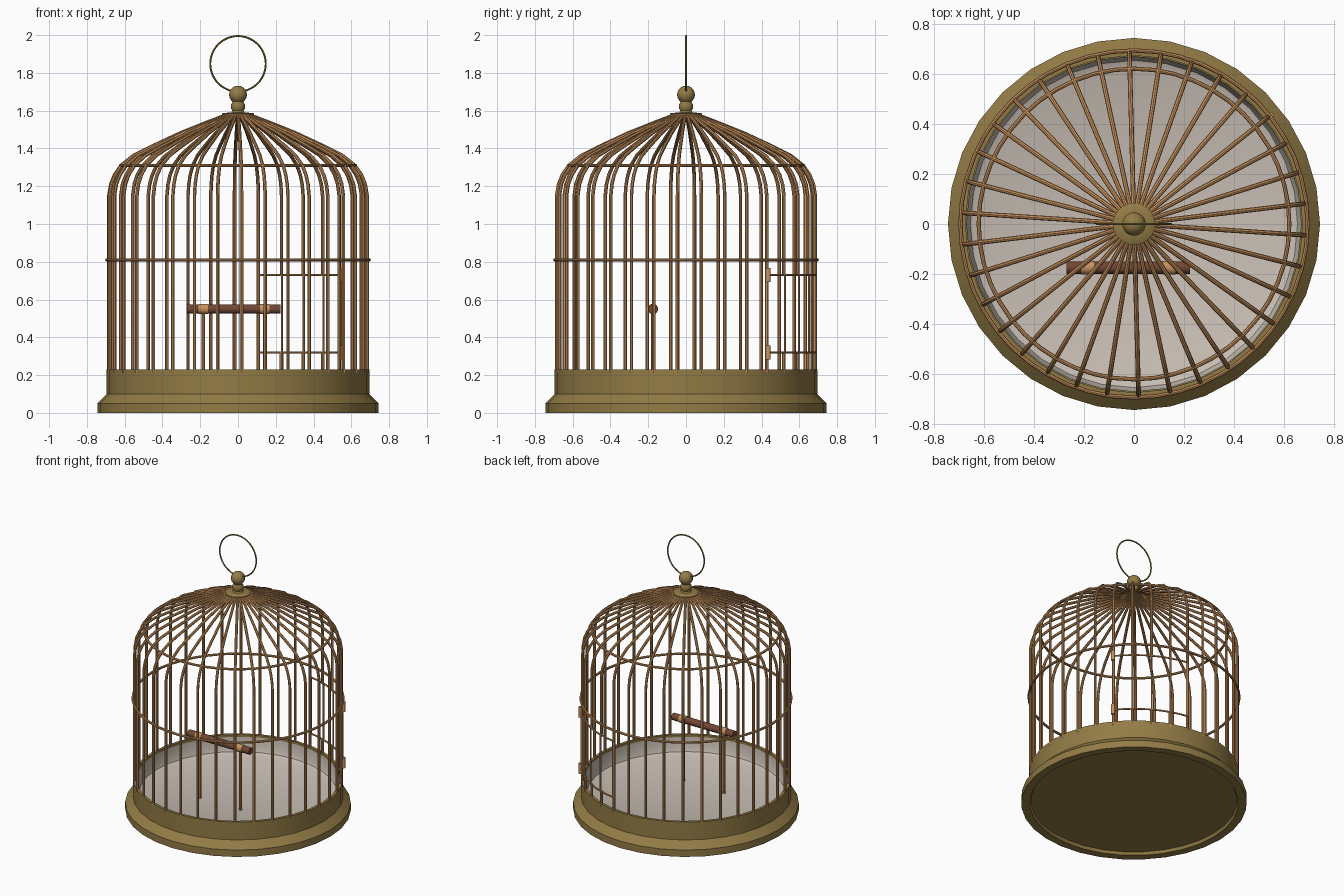
import bpy, bmesh, math
from mathutils import Vector

if "Cube" in bpy.data.objects:
    bpy.data.objects.remove(bpy.data.objects["Cube"])


def material(name, rgb):
    m = bpy.data.materials.new(name)
    m.diffuse_color = (*rgb, 1)
    m.use_nodes = True
    m.node_tree.nodes["Principled BSDF"].inputs["Base Color"].default_value = m.diffuse_color
    return m


BRASS = material("brass", (0.29, 0.20, 0.06))
COPPER = material("copper", (0.58, 0.29, 0.11))
WOOD = material("wood", (0.17, 0.06, 0.035))
LINING = material("lining", (0.58, 0.52, 0.46))


def finish(bm, name, mat):
    bmesh.ops.recalc_face_normals(bm, faces=bm.faces)
    me = bpy.data.meshes.new(name)
    bm.to_mesh(me)
    bm.free()
    me.materials.append(mat)
    ob = bpy.data.objects.new(name, me)
    bpy.context.collection.objects.link(ob)
    bpy.ops.object.select_all(action='DESELECT')
    ob.select_set(True)
    bpy.context.view_layer.objects.active = ob
    bpy.ops.object.shade_smooth_by_angle(angle=math.radians(40))
    return ob


def tube(bm, path, radius, normal, sides=8, closed=False):
    """Sweep a round section along a path lying in a plane with this normal."""
    path = [Vector(p) for p in path]
    normal = Vector(normal).normalized()
    n = len(path)
    rings = []
    for i, p in enumerate(path):
        a = path[(i - 1) % n] if closed or i > 0 else p
        b = path[(i + 1) % n] if closed or i < n - 1 else p
        side = (b - a).normalized().cross(normal)
        rings.append([bm.verts.new(p + radius * (math.cos(t) * normal + math.sin(t) * side))
                      for t in (2 * math.pi * k / sides for k in range(sides))])
    for i in range(n if closed else n - 1):
        r, s = rings[i], rings[(i + 1) % n]
        for k in range(sides):
            j = (k + 1) % sides
            bm.faces.new((r[k], r[j], s[j], s[k]))
    if not closed:
        bm.faces.new(rings[0])
        bm.faces.new(rings[-1])


def lathe(name, profile, mat, steps=32):
    """Spin an (r, z) profile around the z axis."""
    bm = bmesh.new()
    vs = [bm.verts.new((r, 0, z)) for r, z in profile]
    es = [bm.edges.new(e) for e in zip(vs, vs[1:])]
    bmesh.ops.spin(bm, geom=vs + es, cent=(0, 0, 0), axis=(0, 0, 1),
                   angle=2 * math.pi, steps=steps)
    bmesh.ops.remove_doubles(bm, verts=bm.verts, dist=1e-4)
    return finish(bm, name, mat)


def arc(r, z, a0, a1, n):
    return [(r * math.cos(a), r * math.sin(a), z)
            for a in (a0 + (a1 - a0) * i / n for i in range(n + 1))]


def rod(bm, a, b, radius, sides=8):
    d = Vector(b) - Vector(a)
    tube(bm, [a, b], radius, d.orthogonal(), sides)


# Base tray with stepped foot and shallow underside recess
lathe("base_tray", [(0, 0.02), (0.68, 0.02), (0.69, 0.0), (0.745, 0.0), (0.745, 0.05),
                    (0.70, 0.095), (0.695, 0.10), (0.695, 0.23), (0.675, 0.23),
                    (0.675, 0.08), (0, 0.08)], BRASS)
# Pale floor lining with coved edge
lathe("floor_lining", [(0.672, 0.215), (0.668, 0.15), (0.655, 0.115), (0.62, 0.10), (0, 0.10)],
      LINING)

# Cage bars, split where the door sits
COUNT = 34
STEP = 2 * math.pi / COUNT
A0 = math.radians(38.6)
A1 = A0 + 4 * STEP
R = 0.685
DOOR_Z = (0.32, 0.73)
dome = [(R, 1.15), (0.675, 1.21), (0.655, 1.26), (0.62, 1.31), (0.555, 1.362),
        (0.46, 1.41), (0.305, 1.482), (0.16, 1.54), (0.06, 1.578)]
bm = bmesh.new()
for i in range(COUNT):
    a = A0 + i * STEP
    c, s = math.cos(a), math.sin(a)
    in_door = 0 < i < 4
    profile = [(R, DOOR_Z[1] if in_door else 0.21)] + dome
    tube(bm, [(r * c, r * s, z) for r, z in profile], 0.0095, (-s, c, 0))
    if in_door:
        rod(bm, (R * c, R * s, 0.21), (R * c, R * s, DOOR_Z[0]), 0.0095)
finish(bm, "cage_bars", COPPER)

# Hoops around the cage
for name, r, z in (("middle_hoop", 0.695, 0.81), ("upper_hoop", 0.622, 1.31)):
    bm = bmesh.new()
    tube(bm, arc(r, z, 0, 2 * math.pi, 48)[:-1], 0.0085, (0, 0, 1), closed=True)
    finish(bm, name, COPPER)

# Door: curved rails, end uprights and thin bars
bm = bmesh.new()
for z in DOOR_Z:
    tube(bm, arc(0.692, z, A0, A1, 8), 0.006, (0, 0, 1))
for i in range(5):
    a = A0 + i * STEP
    x, y = 0.692 * math.cos(a), 0.692 * math.sin(a)
    rod(bm, (x, y, DOOR_Z[0]), (x, y, DOOR_Z[1]), 0.006)
finish(bm, "door", COPPER)

# Door hinges
bm = bmesh.new()
x, y = 0.698 * math.cos(A0), 0.698 * math.sin(A0)
for z in DOOR_Z:
    rod(bm, (x, y, z - 0.037), (x, y, z + 0.037), 0.013, 10)
finish(bm, "door_hinges", COPPER)

# Perch, its collars and posts
PY, PZ = -0.175, 0.55
bm = bmesh.new()
rod(bm, (-0.27, PY, PZ), (0.225, PY, PZ), 0.025, 16)
finish(bm, "perch", WOOD)
bm = bmesh.new()
for x in (-0.185, 0.142):
    rod(bm, (x - 0.025, PY, PZ), (x + 0.025, PY, PZ), 0.0275, 16)
    rod(bm, (x, PY, 0.10), (x, PY, PZ - 0.015), 0.0095)
finish(bm, "perch_posts", COPPER)

# Crown cap, neck and ball finial
ball = [(0.047 * math.cos(t), 1.685 + 0.047 * math.sin(t))
        for t in (math.radians(-50 + 140 * i / 10) for i in range(11))]
ball[-1] = (0, 1.732)
lathe("finial", [(0, 1.568), (0.083, 1.568), (0.085, 1.572), (0.085, 1.584), (0.08, 1.588),
                 (0.036, 1.59), (0.03, 1.60), (0.037, 1.612), (0.037, 1.632),
                 (0.03, 1.643)] + ball, BRASS, 24)

# Hanging ring
bm = bmesh.new()
tube(bm, [(0.147 * math.sin(t), 0, 1.848 + 0.147 * math.cos(t))
          for t in (2 * math.pi * i / 48 for i in range(48))],
     0.005, (0, 1, 0), closed=True)
finish(bm, "hanging_ring", BRASS)
